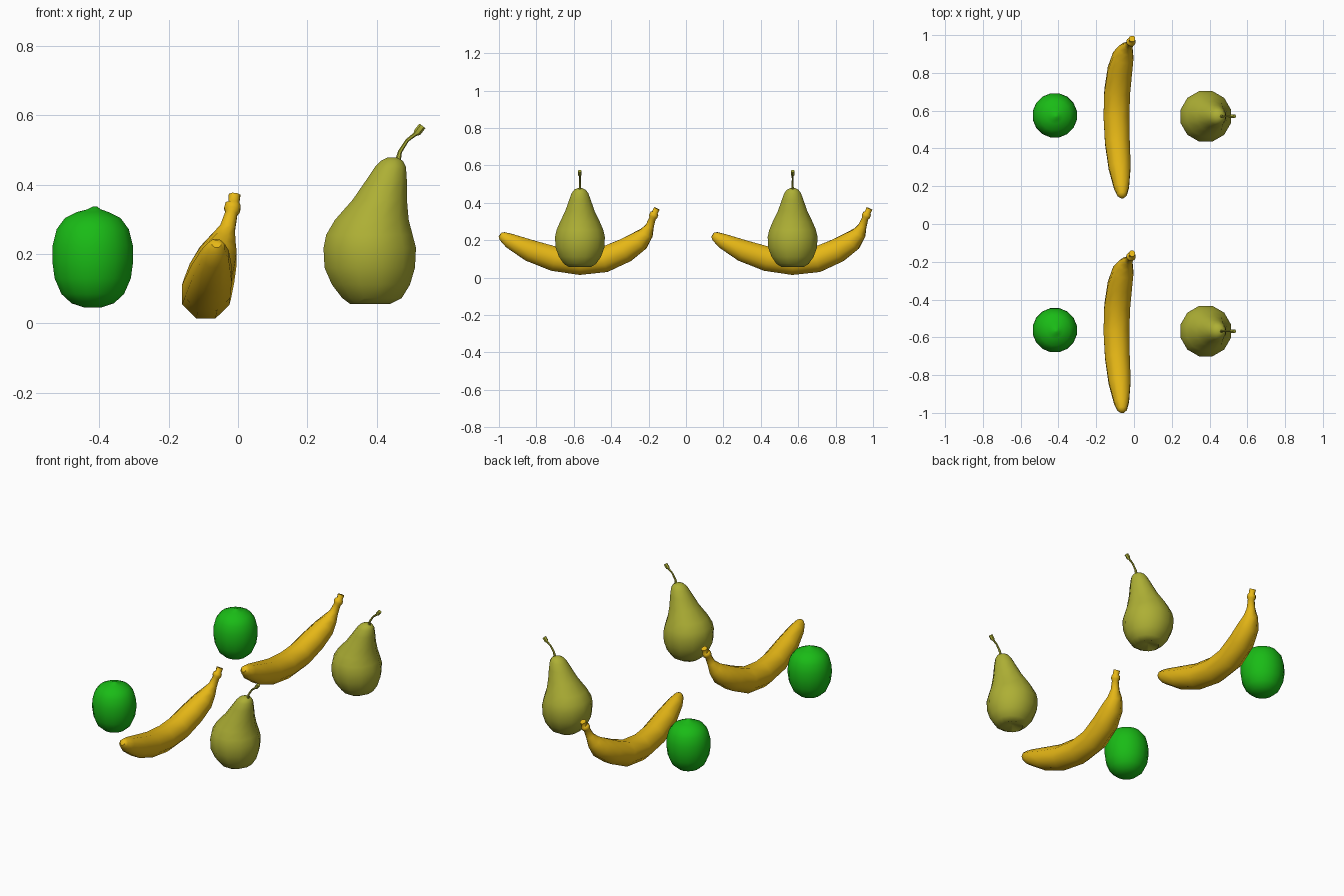
import bpy, bmesh, math
from mathutils import Vector


def material(name, rgb):
    m = bpy.data.materials.new(name)
    m.diffuse_color = (*rgb, 1)
    return m


def loft(name, rings, sides, mat, offset, upright=False, phase=0.5, side_axis=(1, 0, 0)):
    """Skin circles (x, y, z, radius); rings are level, or square to the path."""
    bm = bmesh.new()
    pts = [Vector(r[:3]) for r in rings]
    loops = []
    for i, (p, r) in enumerate(zip(pts, rings)):
        t = Vector((0, 0, 1)) if upright else (
            pts[min(i + 1, len(pts) - 1)] - pts[max(i - 1, 0)]).normalized()
        u = Vector(side_axis)
        u = (u - t * u.dot(t)).normalized()
        v = t.cross(u)
        loop = []
        for k in range(sides):
            a = math.tau * (k + phase) / sides
            loop.append(bm.verts.new(p + (u * math.cos(a) + v * math.sin(a)) * r[3]))
        loops.append(loop)
    for a, b in zip(loops, loops[1:]):
        for k in range(sides):
            n = (k + 1) % sides
            bm.faces.new((a[k], a[n], b[n], b[k]))
    bm.faces.new(loops[0][::-1])
    bm.faces.new(loops[-1])
    bmesh.ops.recalc_face_normals(bm, faces=bm.faces)
    me = bpy.data.meshes.new(name)
    bm.to_mesh(me)
    bm.free()
    me.materials.append(mat)
    ob = bpy.data.objects.new(name, me)
    ob.location = offset
    bpy.context.collection.objects.link(ob)
    bpy.ops.object.select_all(action='DESELECT')
    ob.select_set(True)
    bpy.context.view_layer.objects.active = ob
    bpy.ops.object.shade_smooth_by_angle(angle=math.radians(50))
    return ob


green = material("lime_green", (0.01, 0.50, 0.008))
yellow = material("banana_yellow", (0.80, 0.48, 0.008))
olive = material("pear_green", (0.42, 0.43, 0.035))

# Lime profile: radius, height
lime = [(-0.419, 0.005, z, r) for r, z in [
    (0.025, 0.046), (0.062, 0.058), (0.092, 0.085), (0.112, 0.130), (0.119, 0.180),
    (0.118, 0.225), (0.106, 0.272), (0.082, 0.304), (0.045, 0.322)]]
lime += [(-0.415, 0.0, 0.329, 0.020), (-0.413, 0.0, 0.337, 0.007)]

# Pear body: left edge, right edge, height, leaning to +x
pear = [((a + b) / 2, 0, z, (b - a) / 2) for a, b, z in [
    (0.370, 0.390, 0.072), (0.322, 0.440, 0.056), (0.298, 0.475, 0.073), (0.267, 0.500, 0.112),
    (0.245, 0.515, 0.161), (0.242, 0.518, 0.218), (0.250, 0.508, 0.256), (0.276, 0.496, 0.299),
    (0.328, 0.490, 0.357), (0.368, 0.489, 0.414), (0.394, 0.486, 0.452),
    (0.412, 0.476, 0.470), (0.432, 0.458, 0.479)]]

# Pear stalk path with swollen end
stalk = [(0.460, 0, 0.462, 0.009), (0.467, 0, 0.495, 0.006), (0.488, 0, 0.528, 0.005),
         (0.511, 0, 0.546, 0.006), (0.517, 0, 0.551, 0.011), (0.532, 0, 0.570, 0.011)]

# Banana path from blunt tip to stalk
banana = [
    (-0.062, -0.427, 0.230, 0.014), (-0.063, -0.415, 0.222, 0.027), (-0.066, -0.375, 0.197, 0.043),
    (-0.076, -0.268, 0.145, 0.063), (-0.088, -0.138, 0.101, 0.071), (-0.093, 0.000, 0.083, 0.074),
    (-0.089, 0.130, 0.097, 0.074), (-0.075, 0.240, 0.145, 0.070), (-0.057, 0.318, 0.196, 0.059),
    (-0.043, 0.356, 0.238, 0.040), (-0.030, 0.373, 0.275, 0.024), (-0.019, 0.388, 0.318, 0.019),
    (-0.017, 0.392, 0.328, 0.025), (-0.014, 0.398, 0.342, 0.024), (-0.012, 0.401, 0.348, 0.017),
    (-0.010, 0.411, 0.370, 0.018)]

# Two identical rows of fruit
for tag, y in (("front", -0.567), ("back", 0.570)):
    at = (0, y, 0)
    loft(f"{tag}_lime", lime, 16, green, at, upright=True)
    loft(f"{tag}_pear", pear, 12, olive, at, upright=True)
    loft(f"{tag}_pear_stalk", stalk, 6, olive, at, side_axis=(0, 1, 0))
    loft(f"{tag}_banana", banana, 8, yellow, at)
